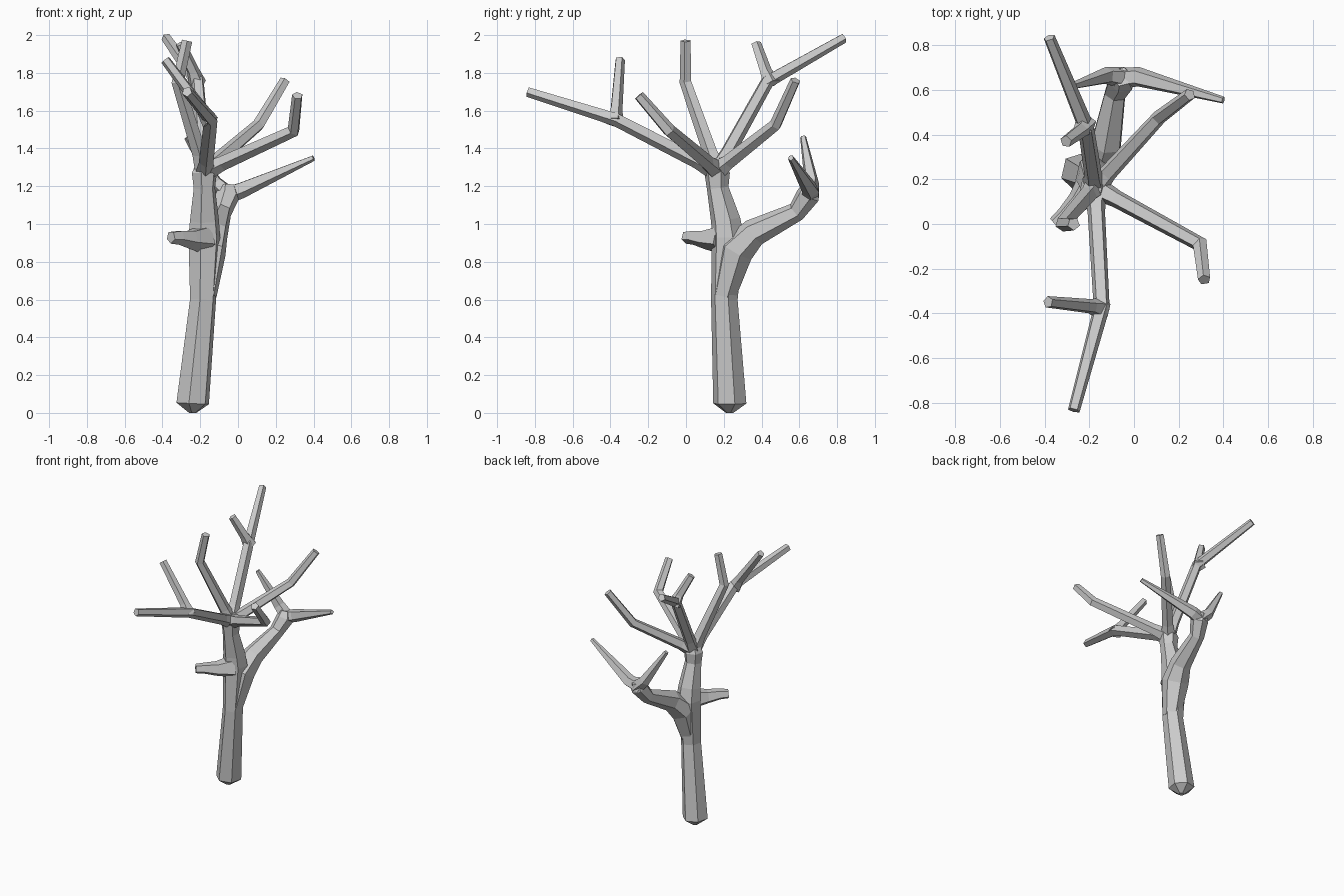
import bpy, bmesh
from math import cos, sin, pi
from mathutils import Vector


def limb(name, path, sides=5, spin=0.3):
    """Faceted tube along a path of (x, y, z, radius) points, mitred at bends."""
    pts = [Vector(p[:3]) for p in path]
    dirs = [(b - a).normalized() for a, b in zip(pts, pts[1:])]
    tans = [dirs[0]] + [(a + b).normalized() for a, b in zip(dirs, dirs[1:])] + [dirs[-1]]
    up = Vector((0, 0, 1)) if abs(tans[0].z) < 0.9 else Vector((0, 1, 0))
    side = tans[0].cross(up).normalized()
    bm = bmesh.new()
    rings = []
    for p, t, row in zip(pts, tans, path):
        side = (side - t * side.dot(t)).normalized()
        other = t.cross(side)
        rings.append([bm.verts.new(p + row[3] * (side * cos(a) + other * sin(a)))
                      for a in (spin + 2 * pi * k / sides for k in range(sides))])
    for r, s in zip(rings, rings[1:]):
        for k in range(sides):
            j = (k + 1) % sides
            bm.faces.new((r[k], r[j], s[j], s[k]))
    bm.faces.new(rings[0][::-1])
    bm.faces.new(rings[-1])
    bmesh.ops.recalc_face_normals(bm, faces=bm.faces)
    mesh = bpy.data.meshes.new(name)
    bm.to_mesh(mesh)
    bm.free()
    ob = bpy.data.objects.new(name, mesh)
    bpy.context.collection.objects.link(ob)
    return ob


# Trunk with blunt pointed foot, swelling at the fork, slim neck and crown knot
limb("trunk", [(-0.24, 0.23, 0.0, 0.02), (-0.24, 0.232, 0.05, 0.09),
               (-0.185, 0.203, 0.6, 0.072), (-0.178, 0.222, 0.93, 0.088),
               (-0.178, 0.21, 1.02, 0.08), (-0.178, 0.168, 1.19, 0.059),
               (-0.178, 0.165, 1.27, 0.069), (-0.175, 0.165, 1.35, 0.035)], sides=6)

# Heavy rear fork, its two twigs and the short stub
limb("rear_fork", [(-0.175, 0.2, 0.62, 0.064), (-0.155, 0.265, 0.86, 0.095),
                   (-0.125, 0.36, 0.955, 0.075), (-0.085, 0.585, 1.065, 0.052),
                   (-0.055, 0.645, 1.15, 0.064), (-0.055, 0.66, 1.2, 0.045)], sides=6)
limb("rear_twig_right", [(-0.08, 0.65, 1.15, 0.05), (0.015, 0.66, 1.18, 0.046),
                         (0.4, 0.555, 1.35, 0.016)])
limb("rear_twig_left", [(-0.04, 0.655, 1.15, 0.05), (-0.12, 0.665, 1.22, 0.04),
                        (-0.27, 0.62, 1.46, 0.017)])
limb("stub", [(-0.18, 0.19, 0.92, 0.08), (-0.25, 0.1, 0.92, 0.053),
              (-0.31, 0.04, 0.93, 0.04), (-0.355, 0.0, 0.93, 0.034)])

# Crown branches: each flares out of the knot, bends once and tapers
knot = Vector((-0.175, 0.165, 1.28))
crown = {
    "front_branch": [(-0.145, -0.37, 1.555, 0.038), (-0.27, -0.835, 1.7, 0.028)],
    "back_branch": [(-0.215, 0.43, 1.755, 0.038), (-0.38, 0.835, 1.985, 0.027)],
    "upright_branch": [(-0.32, 0.0, 1.75, 0.034), (-0.27, 0.0, 1.97, 0.029)],
    "right_branch": [(0.295, -0.09, 1.495, 0.036), (0.315, -0.25, 1.68, 0.029)],
    "back_right_branch": [(0.11, 0.475, 1.525, 0.034), (0.25, 0.58, 1.76, 0.028)],
}
for name, path in crown.items():
    flare = knot.lerp(Vector(path[0][:3]), 0.2)
    limb(name, [(*knot, 0.056), (*flare, 0.041)] + path)

# Side twigs on the two longest crown branches, with flared bases
limb("front_twig", [(-0.145, -0.38, 1.54, 0.05), (-0.19, -0.37, 1.61, 0.034),
                    (-0.385, -0.35, 1.87, 0.027)])
limb("back_twig", [(-0.215, 0.45, 1.74, 0.05), (-0.238, 0.42, 1.81, 0.034),
                   (-0.305, 0.37, 1.955, 0.028)])
